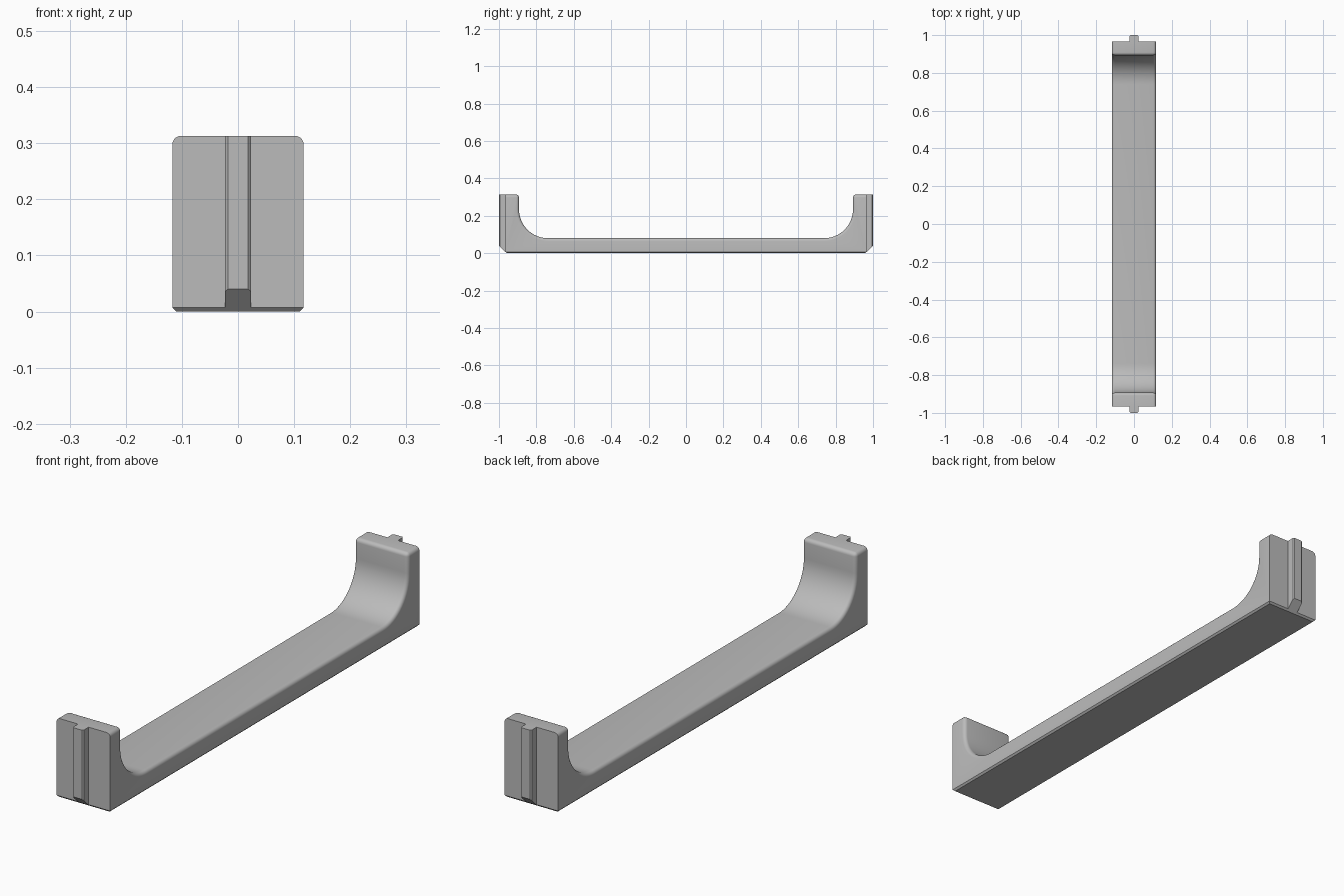
import bpy, bmesh
from math import sin, cos, pi, radians

if "Cube" in bpy.data.objects:
    bpy.data.objects.remove(bpy.data.objects["Cube"])

HALF_W = 0.117      # half width of the bar
END_Y = 0.965       # outer face of the end posts
TOP_Z = 0.313       # height of the posts
WALL_Y = 0.893      # inner face of the posts
FLOOR_Z = 0.08      # top of the bar
COVE = 0.155        # radius between bar and post

grey = bpy.data.materials.new("plain grey")
grey.use_nodes = True
colour = (0.5, 0.5, 0.5, 1)
grey.diffuse_color = colour
grey.node_tree.nodes["Principled BSDF"].inputs["Base Color"].default_value = colour


def finish(bm, name):
    bmesh.ops.recalc_face_normals(bm, faces=bm.faces[:])
    mesh = bpy.data.meshes.new(name)
    bm.to_mesh(mesh)
    bm.free()
    mesh.materials.append(grey)
    obj = bpy.data.objects.new(name, mesh)
    bpy.context.collection.objects.link(obj)
    return obj


def extrude(bm, points, offset):
    face = bm.faces.new([bm.verts.new(p) for p in points])
    new = bmesh.ops.extrude_face_region(bm, geom=[face])["geom"]
    verts = [v for v in new if isinstance(v, bmesh.types.BMVert)]
    bmesh.ops.translate(bm, verts=verts, vec=offset)


# Bar with upright posts: side profile extruded across the width
steps = 16
half = [(END_Y, 0), (END_Y, TOP_Z), (WALL_Y, TOP_Z)]
for i in range(steps + 1):
    a = pi / 2 * i / steps
    half.append((WALL_Y - COVE + COVE * cos(a), FLOOR_Z + COVE - COVE * sin(a)))
profile = half + [(-y, z) for y, z in reversed(half)]
bm = bmesh.new()
extrude(bm, [(-HALF_W, y, z) for y, z in profile], (2 * HALF_W, 0, 0))


def is_rounded(edge):
    a, b = (v.co for v in edge.verts)
    if min(a.z, b.z) < 0.01:
        return False
    if abs(a.x - b.x) < 0.001:
        return True
    return a.z > TOP_Z - 0.001 and abs(a.y) < WALL_Y + 0.001


# Rounded rims along the inside, chamfered underside
bmesh.ops.bevel(bm, geom=[e for e in bm.edges if is_rounded(e)], offset=0.015,
                segments=5, profile=0.5, affect='EDGES', clamp_overlap=True)
bottom = [e for e in bm.edges if all(v.co.z < 0.001 for v in e.verts)]
bmesh.ops.bevel(bm, geom=bottom, offset=0.007, segments=1, affect='EDGES')
bar = finish(bm, "bar_with_posts")
bpy.context.view_layer.objects.active = bar
bar.select_set(True)
bpy.ops.object.shade_smooth_by_angle(angle=radians(30))
bar.select_set(False)

# Guide ridges on both ends, with chamfered corners and a sloped foot
for name, s in (("front_ridge", -1), ("back_ridge", 1)):
    section = [(-0.023, END_Y), (-0.023, 0.995), (-0.018, 1.0),
               (0.018, 1.0), (0.023, 0.995), (0.023, END_Y)]
    bm = bmesh.new()
    extrude(bm, [(x, s * y, y - 0.96) for x, y in section], (0, 0, TOP_Z))
    for v in bm.verts:
        if v.co.z > 0.2:
            v.co.z = TOP_Z
    finish(bm, name)
